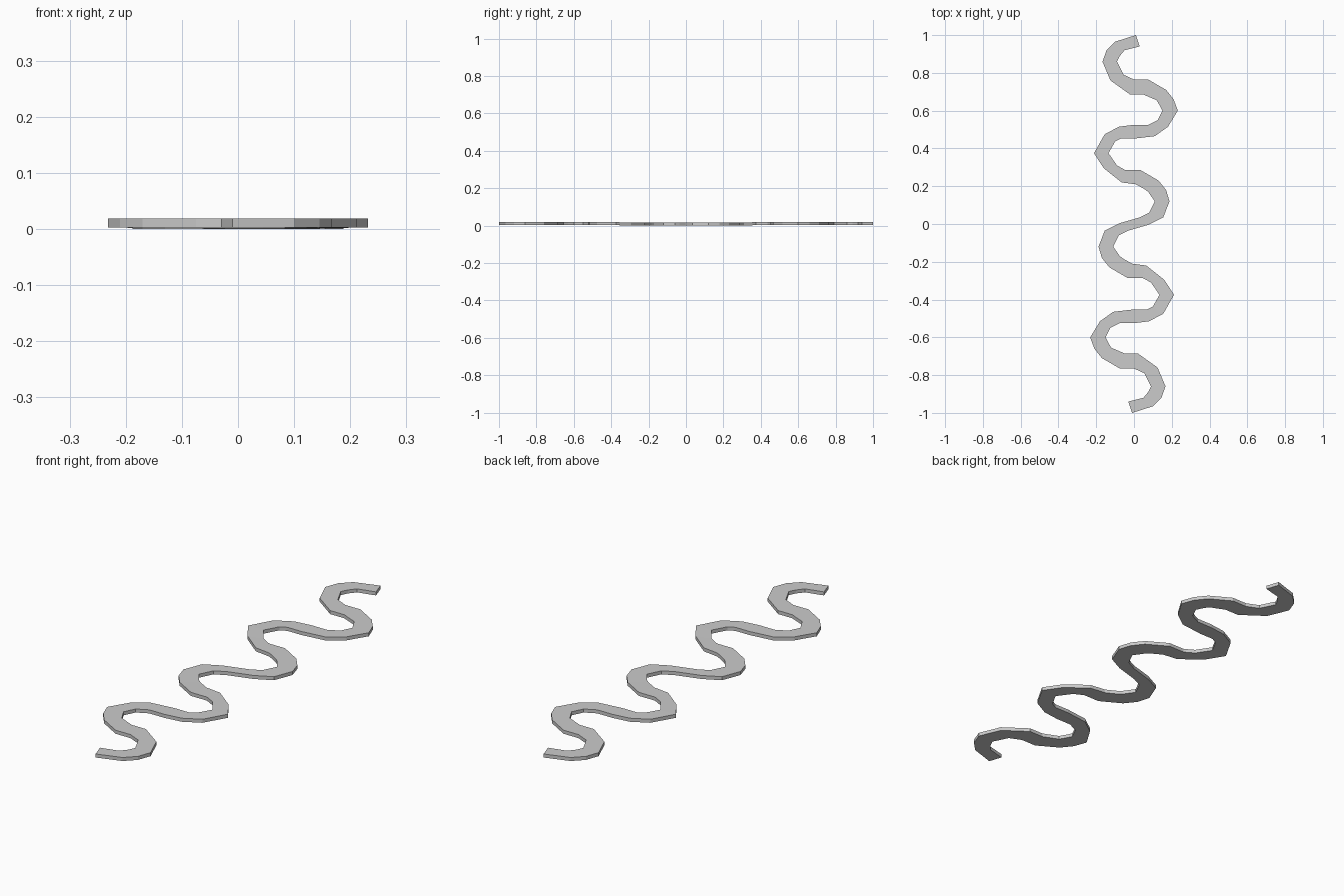
import bpy, bmesh

THICK = 0.016

# Edge pairs (left x, y, right x, y) from the middle to the far end
half = [
    (0.03, 0.035, 0.08, -0.003), (0.08, 0.06, 0.155, 0.035),
    (0.11, 0.12, 0.188, 0.12), (0.075, 0.17, 0.17, 0.18),
    (0.055, 0.185, 0.13, 0.23), (0.01, 0.21, 0.035, 0.285),
    (-0.065, 0.22, -0.045, 0.285), (-0.16, 0.295, -0.09, 0.31),
    (-0.212, 0.375, -0.135, 0.375), (-0.155, 0.475, -0.10, 0.437),
    (-0.08, 0.515, -0.07, 0.452), (0.0, 0.525, 0.0, 0.452),
    (0.075, 0.525, 0.11, 0.465), (0.125, 0.55, 0.18, 0.515),
    (0.15, 0.60, 0.232, 0.60), (0.135, 0.63, 0.21, 0.66),
    (0.12, 0.655, 0.17, 0.71), (0.05, 0.685, 0.075, 0.765),
    (-0.02, 0.685, 0.0, 0.765), (-0.125, 0.76, -0.055, 0.79),
    (-0.167, 0.86, -0.09, 0.86), (-0.145, 0.92, -0.075, 0.89),
    (-0.10, 0.965, -0.05, 0.92), (0.01, 1.0, 0.03, 0.94),
]

# The near half is the far half turned 180 degrees about z
pairs = [(-c, -d, -a, -b) for a, b, c, d in reversed(half)] + half


def base_z(y):
    # The middle lies slightly lower than the ends
    return 0.003 * min(1.0, max(0.0, (abs(y) - 0.2) / 0.2))


# Sweep a four-cornered section along the winding path
bm = bmesh.new()
rings = []
for lx, ly, rx, ry in pairs:
    z = base_z((ly + ry) / 2)
    rings.append([bm.verts.new(p) for p in (
        (lx, ly, z), (rx, ry, z), (rx, ry, z + THICK), (lx, ly, z + THICK))])
for a, b in zip(rings, rings[1:]):
    for i in range(4):
        j = (i + 1) % 4
        bm.faces.new((a[i], a[j], b[j], b[i]))

# End caps
bm.faces.new(rings[0])
bm.faces.new(rings[-1])
bmesh.ops.recalc_face_normals(bm, faces=bm.faces)

mesh = bpy.data.meshes.new("winding_path")
bm.to_mesh(mesh)
bm.free()
bpy.context.collection.objects.link(bpy.data.objects.new("winding_path", mesh))
